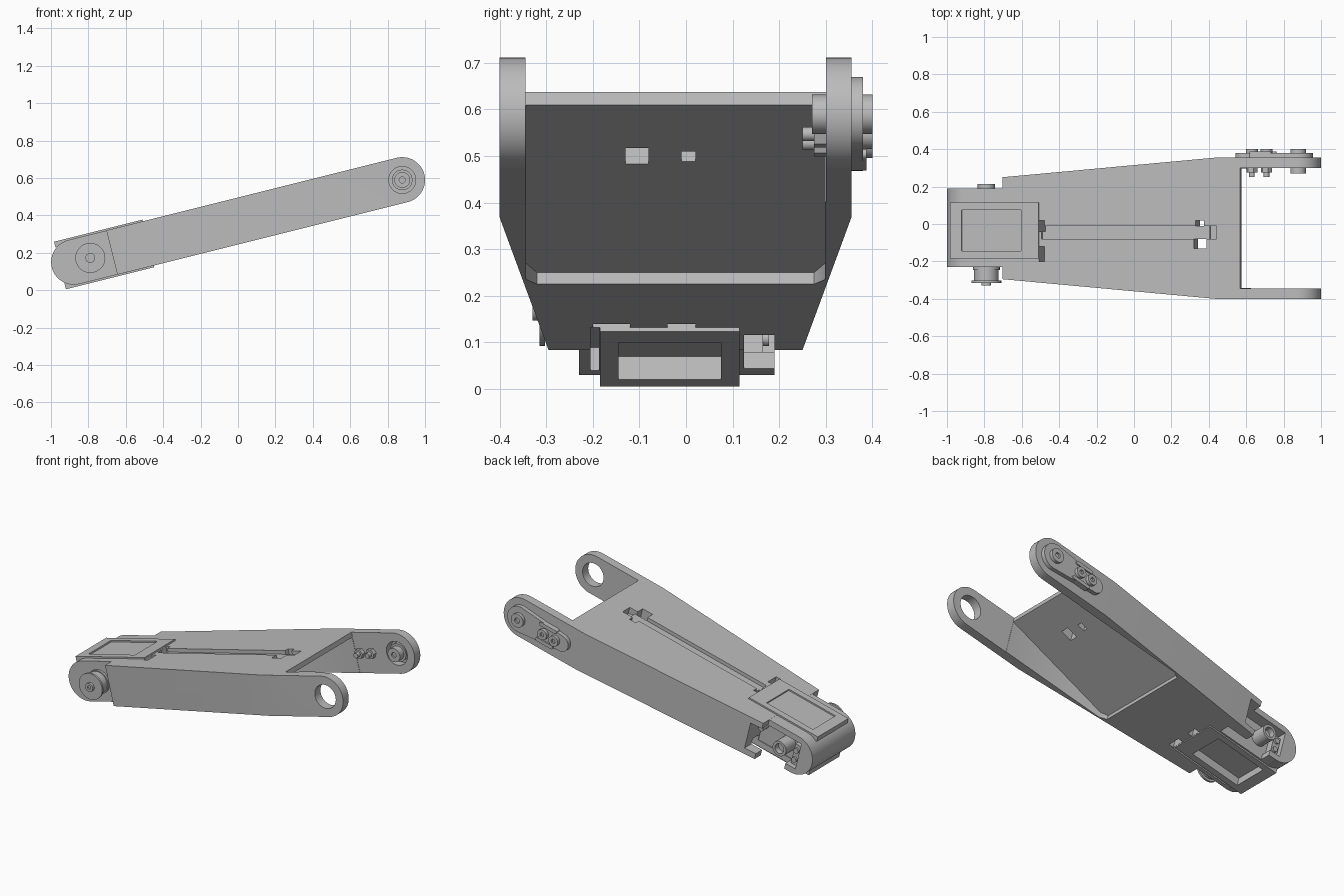
import bpy, bmesh, math
from mathutils import Matrix

cube = bpy.data.objects.get("Cube")
if cube:
    bpy.data.objects.remove(cube, do_unlink=True)

grey = bpy.data.materials.new("plain grey")
grey.use_nodes = True
COLOUR = (0.5, 0.5, 0.5, 1)
grey.diffuse_color = COLOUR
grey.node_tree.nodes["Principled BSDF"].inputs["Base Color"].default_value = COLOUR

R = 0.122      # half thickness of the arm
END = 0.905    # distance of the rounded end centres from the middle
AXLE = -0.814  # pulley axle position along the arm
parts = []


def add(name, bm):
    bmesh.ops.recalc_face_normals(bm, faces=bm.faces)
    mesh = bpy.data.meshes.new(name)
    bm.to_mesh(mesh)
    bm.free()
    mesh.materials.append(grey)
    ob = bpy.data.objects.new(name, mesh)
    bpy.context.collection.objects.link(ob)
    parts.append(ob)
    return ob


def prism(name, outline, lo, hi, axis="z"):
    """Extrude an outline along z (plan) or along y (side profile)."""
    bm = bmesh.new()
    place = (lambda a, b, h: (a, b, h)) if axis == "z" else (lambda a, b, h: (a, h, b))
    low = [bm.verts.new(place(a, b, lo)) for a, b in outline]
    top = [bm.verts.new(place(a, b, hi)) for a, b in outline]
    bm.faces.new(low)
    bm.faces.new(top)
    n = len(low)
    for i in range(n):
        j = (i + 1) % n
        bm.faces.new((low[i], low[j], top[j], top[i]))
    return add(name, bm)


def box(name, x, y, z):
    return prism(name, [(x[0], y[0]), (x[1], y[0]), (x[1], y[1]), (x[0], y[1])], *z)


def arc(cx, r, start, end, n=32, cz=0):
    return [(cx + r * math.cos(t), cz + r * math.sin(t))
            for t in (math.radians(start + (end - start) * i / n) for i in range(n + 1))]


def disc(name, x, r, y, z=0, n=48):
    return prism(name, arc(x, r, 0, 360, n, z)[:-1], *y, axis="y")


def capsule(name, x0, r0, x1, r1, y, z=0):
    return prism(name, arc(x0, r0, 90, 270, cz=z) + arc(x1, r1, -90, 90, cz=z), *y, axis="y")


def combine(ob, tool, mode="DIFFERENCE"):
    mod = ob.modifiers.new("cut", "BOOLEAN")
    mod.object, mod.operation, mod.solver = tool, mode, "EXACT"
    bpy.context.view_layer.objects.active = ob
    bpy.ops.object.modifier_apply(modifier=mod.name)
    parts.remove(tool)
    bpy.data.objects.remove(tool, do_unlink=True)


# Forked arm: tapered plan trimmed to a round-ended side profile
arm = prism("forked_arm", [(-0.695, -0.295), (0.48, -0.4), (1.1, -0.4), (1.1, -0.345),
                           (0.615, -0.345), (0.615, 0.3), (1.1, 0.3), (1.1, 0.355),
                           (0.48, 0.355), (-0.695, 0.25)], -R, R)
combine(arm, prism("trim", [(-0.8, R), (-0.8, -R)] + arc(END, R, -90, 90), -0.6, 0.6, "y"),
        "INTERSECT")

# Sloping hollow under the fork
hollow = prism("hollow", [(0.7, 0.115), (-0.11, -0.0965), (-0.11, -0.2), (0.7, -0.2)],
               -0.5, 0.5, "y")
combine(hollow, prism("hollow_plan", [(-0.2, -0.32), (-0.11, -0.32), (-0.07, -0.343), (0.8, -0.343),
                                      (0.8, 0.298), (-0.07, 0.298), (-0.11, 0.275), (-0.2, 0.275)],
                      -0.3, 0.3), "INTERSECT")
combine(arm, hollow)
combine(arm, disc("fork_bore", END, 0.072, (-0.5, 0.5)))

# Rounded head with side pocket
head = capsule("head", -END, R - 0.001, -0.64, R - 0.001, (-0.23, 0.19))
combine(arm, head, "UNION")
combine(arm, box("side_pocket", (-0.93, -0.62), (0.12, 0.4), (-0.085, 0.085)))
combine(arm, box("pocket_drain", (-0.86, -0.56), (0.125, 0.19), (-0.2, -0.05)))
combine(arm, box("side_slot", (-0.88, -0.494), (-0.205, -0.187), (-0.2, -0.07)))

# Belt groove and the openings at both of its ends
combine(arm, prism("groove", [(-0.48, 0.2), (-0.48, 0.1), (0.443, 0.1), (0.443, 0.09),
                              (0.485, 0.08), (0.485, 0.2)], -0.08, -0.01, "y"))
for x, y in (((-0.493, -0.462), (-0.2, -0.12)), ((-0.493, -0.462), (-0.04, 0.02)),
             ((0.36, 0.43), (-0.13, -0.08)), ((0.37, 0.415), (-0.01, 0.02))):
    combine(arm, box("opening", x, y, (-0.3, 0.3)))

# Cover frames above and below the head
for name, z, floor in (("top_cover", (0.1, 0.131), (0.122, 0.2)),
                       ("bottom_cover", (-0.131, -0.07), (-0.2, -0.08))):
    if name == "bottom_cover":
        combine(arm, box("window", (-0.918, -0.59), (-0.145, 0.075), floor))
    cover = box(name, (-0.981, -0.494), (-0.185, 0.115), z)
    combine(cover, box("window", (-0.918, -0.59), (-0.145, 0.075), floor))

# Pulley and axle on the head
for name, r, y in (("pulley_drum", 0.066, (-0.305, -0.225)), ("pulley_flange", 0.08, (-0.315, -0.303)),
                   ("pulley_rear_flange", 0.072, (-0.245, -0.228))):
    disc(name, AXLE, r, y)
hub = disc("pulley_hub", AXLE, 0.026, (-0.33, -0.31))
combine(hub, disc("bore", AXLE, 0.011, (-0.34, -0.322)))
boss = disc("axle_boss", AXLE, 0.046, (0.11, 0.215))
combine(boss, disc("bore", AXLE, 0.03, (0.18, 0.3)))

# Small bracket and screws in the side pocket
box("pocket_bracket", (-0.925, -0.88), (0.11, 0.165), (-0.08, 0.05))
for x, z in ((-0.9, 0.015), (-0.9, -0.045), (-0.65, 0.03)):
    disc("pocket_screw", x, 0.016, (0.11, 0.178), z, 24)

# Teardrop joint cover on the outside of the fork
capsule("joint_cover", 0.61, 0.05, END, 0.08, (0.35, 0.38))
for z in (-0.052, 0.052):
    capsule("cover_rail", 0.66, 0.011, 0.76, 0.011, (0.35, 0.388), z)

# Joint shaft ends, outside and inside
for name, r, y, bore in (("outer_shaft_cap", 0.042, (0.375, 0.4), (0.388, 0.5)),
                         ("inner_shaft", 0.042, (0.27, 0.36), (0.2, 0.282))):
    shaft = disc(name, END, r, y)
    combine(shaft, disc("bore", END, 0.016, bore))
disc("shaft_collar", END, 0.055, (0.31, 0.36))

# Clamp bolts through the fork
for x in (0.65, 0.73):
    bolt = disc("bolt_head", x, 0.032, (0.375, 0.4), 0, 32)
    combine(bolt, disc("socket", x, 0.014, (0.388, 0.5), 0, 6))
    disc("bolt_nut", x, 0.03, (0.275, 0.305), 0, 6)
    disc("bolt_shank", x, 0.015, (0.25, 0.305), 0, 24)

# Tilt everything into place and smooth the round surfaces
tilt = Matrix.Translation((0, 0, 0.37)) @ Matrix.Rotation(-math.atan(0.25), 4, "Y")
for ob in parts:
    ob.data.transform(tilt)
    bpy.ops.object.select_all(action="DESELECT")
    ob.select_set(True)
    bpy.context.view_layer.objects.active = ob
    bpy.ops.object.shade_smooth_by_angle(angle=math.radians(30))
